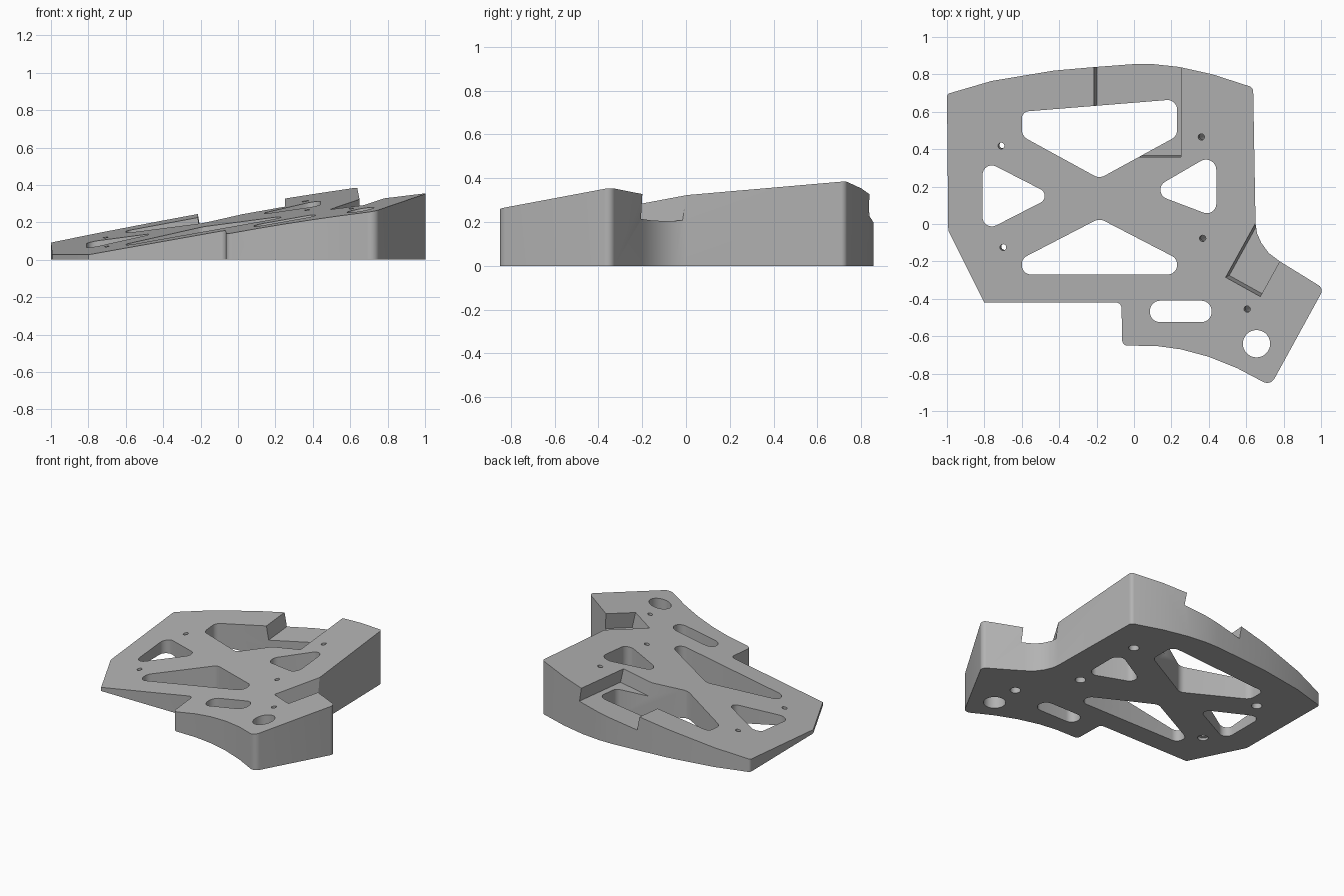
import bpy
import bmesh
import math
from mathutils import Vector

cube = bpy.data.objects.get("Cube")
if cube:
    bpy.data.objects.remove(cube, do_unlink=True)

# Sloped top plane of the wedge
SLOPE_X, SLOPE_Y, BASE = 0.178, 0.09, 0.207
NORMAL = Vector((-SLOPE_X, -SLOPE_Y, 1)).normalized()


def on_slope(x, y, offset=0.0):
    """Point on the sloped top, moved along its normal."""
    return Vector((x, y, BASE + SLOPE_X * x + SLOPE_Y * y)) + NORMAL * offset


def at_height(z):
    return lambda x, y: Vector((x, y, z))


def off_slope(offset):
    return lambda x, y: on_slope(x, y, offset)


def rounded(corners, steps=8):
    """Fillet a polygon given as (x, y, radius) corners."""
    pts = []
    for i, (x, y, r) in enumerate(corners):
        p = Vector((x, y))
        if r == 0:
            pts.append(p)
            continue
        a = (Vector(corners[i - 1][:2]) - p).normalized()
        b = (Vector(corners[(i + 1) % len(corners)][:2]) - p).normalized()
        half = a.angle(b) / 2
        centre = p + (a + b).normalized() * (r / math.sin(half))
        start = p + a * (r / math.tan(half)) - centre
        end = p + b * (r / math.tan(half)) - centre
        sweep = math.pi - 2 * half
        for k in range(steps + 1):
            t = k / steps
            v = (start * math.sin((1 - t) * sweep) + end * math.sin(t * sweep)) / math.sin(sweep)
            pts.append(centre + v)
    return pts


def circle(x, y, r, n=32):
    return [Vector((x + r * math.cos(2 * math.pi * k / n), y + r * math.sin(2 * math.pi * k / n)))
            for k in range(n)]


def prism(name, pts, lower, upper):
    """Closed solid between two mapped copies of a flat profile."""
    bm = bmesh.new()
    low = [bm.verts.new(lower(*p)) for p in pts]
    high = [bm.verts.new(upper(*p)) for p in pts]
    bm.faces.new(low)
    bm.faces.new(high)
    for i in range(len(pts)):
        bm.faces.new((low[i - 1], low[i], high[i], high[i - 1]))
    bmesh.ops.recalc_face_normals(bm, faces=bm.faces)
    mesh = bpy.data.meshes.new(name)
    bm.to_mesh(mesh)
    bm.free()
    obj = bpy.data.objects.new(name, mesh)
    bpy.context.collection.objects.link(obj)
    return obj


def cut(target, cutter):
    cutter.hide_render = True
    mod = target.modifiers.new(cutter.name, 'BOOLEAN')
    mod.operation = 'DIFFERENCE'
    mod.solver = 'EXACT'
    mod.object = cutter
    bpy.context.view_layer.objects.active = target
    bpy.ops.object.modifier_apply(modifier=mod.name)
    bpy.data.objects.remove(cutter, do_unlink=True)


# Wedge plate outline, clockwise from the back right corner
outline = rounded([
    (-1, .695, .02), (-.76, .765, 0), (-.43, .82, 0), (-.2, .84, 0), (0, .855, 0),
    (.1, .855, 0), (.24, .84, 0), (.42, .80, 0), (.637, .73, .03), (.65, 0, 0),
    (.658, -.05, 0), (.68, -.1, 0), (.72, -.155, 0), (.78, -.2, 0), (1.015, -.345, .035),
    (.73, -.865, .045), (.55, -.77, 0), (.4, -.71, 0), (.25, -.67, 0), (.12, -.652, 0),
    (-.063, -.65, .03), (-.067, -.42, .03), (-.8, -.42, 0), (-.993, -.035, .03),
])
plate = prism("wedge_plate", outline, at_height(0), off_slope(0))

# Vertical through windows
windows = {
    "back_window": rounded([(-.6, .6, .04), (.23, .667, .05), (.23, .47, .05),
                            (-.185, .243, .06), (-.6, .47, .06)]),
    "front_window": rounded([(-.6, -.27, .05), (-.6, -.185, .05), (-.185, .03, .06),
                             (.23, -.185, .05), (.23, -.27, .05)]),
    "right_window": rounded([(-.81, .345, .05), (-.43, .15, .04), (-.81, -.045, .05)]),
    "left_window": rounded([(.44, .385, .055), (.44, .035, .05), (.075, .173, .05)]),
    "slot": rounded([(.085, -.41, .055), (.415, -.41, .055),
                     (.415, -.525, .055), (.085, -.525, .055)]),
    "round_hole": circle(.655, -.64, .073, 48),
}
for name, pts in windows.items():
    cut(plate, prism(name, pts, at_height(-.1), at_height(1)))

# Pockets sunk square to the slope and open at the edge
back_pocket = [(-.215, .357), (.25, .357), (.25, 1), (-.215, 1)]
cut(plate, prism("back_pocket", back_pocket, off_slope(-.1), off_slope(.1)))
run = Vector((.16, .29)).normalized() * .6
inner, outer = Vector((.49, -.285)), Vector((.675, -.388))
side_pocket = [inner, outer, outer + run, inner + run]
cut(plate, prism("side_pocket", side_pocket, off_slope(-.112), off_slope(.1)))

# Screw holes square to the slope, wider from below
for x, y in [(.36, .465), (.367, -.077), (.605, -.455), (-.71, .418), (-.7, -.125)]:
    cut(plate, prism("screw_bore", circle(x, y, .034), off_slope(-.6), off_slope(-.045)))
    cut(plate, prism("screw_hole", circle(x, y, .017, 20), off_slope(-.1), off_slope(.1)))

# Single grey finish
grey = bpy.data.materials.new("plain_grey")
grey.use_nodes = True
colour = (.45, .45, .45, 1)
grey.diffuse_color = colour
grey.node_tree.nodes["Principled BSDF"].inputs["Base Color"].default_value = colour
plate.data.materials.clear()
plate.data.materials.append(grey)

bpy.ops.object.select_all(action='DESELECT')
plate.select_set(True)
bpy.context.view_layer.objects.active = plate
bpy.ops.object.shade_smooth_by_angle(angle=math.radians(30))
